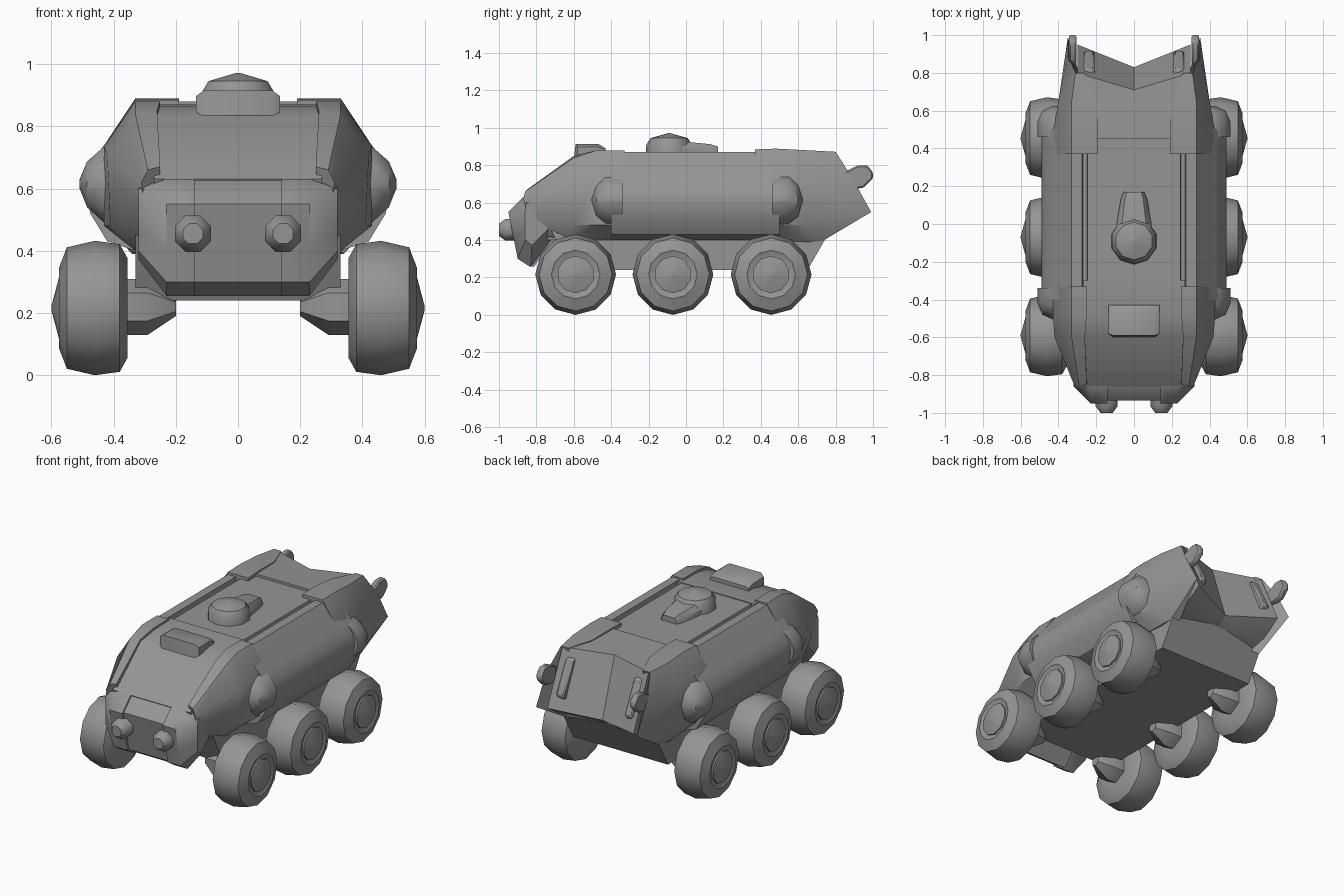
import bpy, bmesh, math

if "Cube" in bpy.data.objects:
    bpy.data.objects.remove(bpy.data.objects["Cube"])

grey = bpy.data.materials.new("hull_grey")
grey.use_nodes = True
grey.diffuse_color = (0.3, 0.3, 0.3, 1)
grey.node_tree.nodes["Principled BSDF"].inputs["Base Color"].default_value = (0.3, 0.3, 0.3, 1)
parts = []


def loft(name, rings, mirror=True, bevel=0):
    """Bridge rings of equal length, cap both ends, optionally mirror in x."""
    bm = bmesh.new()
    loops = [[bm.verts.new(p) for p in ring] for ring in rings]
    n = len(loops[0])
    for a, b in zip(loops, loops[1:]):
        for i in range(n):
            j = (i + 1) % n
            bm.faces.new((a[i], a[j], b[j], b[i]))
    bm.faces.new(loops[0])
    bm.faces.new(loops[-1])
    bmesh.ops.recalc_face_normals(bm, faces=bm.faces)
    mesh = bpy.data.meshes.new(name)
    bm.to_mesh(mesh)
    bm.free()
    mesh.materials.append(grey)
    obj = bpy.data.objects.new(name, mesh)
    bpy.context.collection.objects.link(obj)
    if bevel:
        mod = obj.modifiers.new("soft_edges", 'BEVEL')
        mod.width, mod.segments, mod.limit_method = bevel, 1, 'ANGLE'
    if mirror:
        obj.modifiers.new("other_side", 'MIRROR').use_mirror_merge = False
    parts.append(obj)
    return obj


def prism(name, outline, x0, x1, **kw):
    """Side outline (y, z) extruded across x."""
    return loft(name, [[(x, y, z) for y, z in outline] for x in (x0, x1)], **kw)


def along(name, outline, y0, y1, **kw):
    """Half cross-section (x, z), reflected and extruded along y."""
    full = outline + [(-x, z) for x, z in reversed(outline)]
    return loft(name, [[(x, y, z) for x, z in full] for y in (y0, y1)], mirror=False, **kw)


def turned(name, profile, sides, y, z, **kw):
    """Profile of (x, radius) turned about a sideways axle."""
    angles = [math.tau * i / sides for i in range(sides)]
    return loft(name, [[(x, y + r * math.sin(a), z + r * math.cos(a)) for a in angles]
                       for x, r in profile], **kw)


# Main hull: roof, grooves beside the rails, swollen sides
along("middle_hull", [(.245, .865), (.25, .84), (.27, .84), (.275, .87), (.33, .87), (.43, .74),
                      (.475, .68), (.49, .61), (.475, .52), (.42, .43), (.33, .4)], -.4, .5)
prism("belly", [(-.72, .45), (-.62, .24), (.65, .24), (.77, .45)], -.33, .33, mirror=False)

# Cabin and windscreen
prism("windscreen", [(-.3, .87), (-.48, .865), (-.6, .835), (-.86, .63), (-.78, .4), (-.3, .4)],
      -.27, .27, mirror=False)
cheek = [(.25, .88), (.33, .88), (.43, .735), (.43, .48), (.33, .4), (.25, .4)]
loft("cabin_cheeks", [
    [(x, -.33, z) for x, z in cheek],
    [(x, -.48, z) for x, z in cheek],
    [(.26, -.6, .85), (.33, -.6, .84), (.42, -.6, .7), (.41, -.6, .48), (.33, -.6, .4), (.25, -.6, .4)],
    [(.25, -.85, .67), (.29, -.86, .66), (.31, -.87, .62), (.3, -.84, .52), (.28, -.76, .42),
     (.25, -.76, .42)]])

# Snout with raised corners
snout = [(-.8, .64), (-.87, .63), (-.95, .55), (-.92, .4), (-.9, .3), (-.83, .255), (-.72, .4)]
inner = [(y + .015, z) for y, z in snout]
prism("snout_panel", inner, -.16, .16, mirror=False)
loft("snout_corners", [
    [(.14, y, z) for y, z in snout],
    [(.23, y, z) for y, z in snout],
    [(.32, max(y * .8 - .16, -.86), z * .6 + .22) for y, z in snout]])
turned("headlights", [(0, .045), (.05, .062), (.07, .062), (.12, .045)], 8, 0, 0)
lamp = parts.pop()
bpy.data.objects.remove(lamp)
lamp_ring = [(math.sin(math.tau * (i + .5) / 8), math.cos(math.tau * (i + .5) / 8)) for i in range(8)]
loft("headlights", [[(.145 + r * u, y, .455 + r * v) for u, v in lamp_ring]
                    for y, r in ((-.86, .06), (-.965, .063), (-1, .035))])

# Roof light pod
pod = [(-.6, .83), (-.59, .915), (-.47, .915), (-.43, .89), (-.43, .85)]
loft("light_pod", [[(x, max(y, -.58) if i in (0, 3) else y, .87 + (z - .87) * s) for y, z in pod]
                   for i, (x, s) in enumerate(((-.135, .6), (-.11, 1), (.11, 1), (.135, .6)))],
     mirror=False)

# Rear hull with a creased slanting door
loft("rear_door", [
    [(0, .45, .88), (0, .71, .865), (0, .83, .5), (0, .7, .4), (0, .45, .4)],
    [(.3, .45, .88), (.3, .8, .87), (.3, .95, .54), (.3, .73, .4), (.3, .45, .4)]])
collar = [(.19, .885), (.33, .885), (.43, .735), (.43, .48), (.33, .395), (.19, .395)]
loft("rear_cheeks", [
    [(x, .37, z) for x, z in collar],
    [(x, .48, z + .004) for x, z in collar],
    [(.2, .65, .88), (.33, .65, .88), (.4, .65, .73), (.4, .65, .48), (.34, .65, .39), (.2, .65, .39)],
    [(.26, .8, .872), (.31, .8, .872), (.35, .89, .73), (.35, .99, .55), (.33, .73, .395),
     (.27, .73, .395)]])
prism("rear_tips", [(.84, .76), (.92, .8), (.97, .8), (1, .76), (1, .73), (.95, .68), (.87, .67)],
      .305, .345, bevel=.008)
prism("door_blocks", [(.76, .82), (.82, .82), (.92, .62), (.88, .58), (.8, .6)], .21, .265, bevel=.01)

# Rounded pods on the flanks, flat on the side facing the middle
flank = [(0, .735), (-.09, .735), (-.14, .69), (-.165, .615), (-.14, .53), (-.09, .49), (0, .49)]
for name, start, way in (("front_flank_pods", -.34, 1), ("rear_flank_pods", .46, -1)):
    loft(name, [[(x, start + way * y * s, .615 + (z - .615) * t) for y, z in flank]
                for x, s, t in ((.38, 1, 1.1), (.43, 1, 1), (.485, .85, .6), (.51, .5, .1))])

# Roof dome and its tail
spin = [(math.sin(math.tau * i / 10), math.cos(math.tau * i / 10)) for i in range(10)]
loft("roof_dome", [[(r * u, -.09 + r * v, z) for u, v in spin]
                   for z, r in ((.85, .125), (.91, .122), (.945, .1), (.972, .005))], mirror=False)
loft("dome_tail", [[(-w, y, .85), (-w, y, h - .03), (-w * .7, y, h), (w * .7, y, h),
                    (w, y, h - .03), (w, y, .85)]
                   for y, w, h in ((-.05, .1, .93), (.13, .07, .913), (.17, .055, .9))], mirror=False)

# Wheels, hubs and axle arms
tyre = [(.355, .1), (.355, .16), (.38, .205), (.46, .216), (.55, .195), (.575, .13), (.565, .105)]
for name, y in (("front", -.59), ("middle", -.07), ("rear", .455)):
    turned(name + "_tyres", tyre, 12, y, .216)
    turned(name + "_hubs", [(.5, .1), (.575, .1), (.6, .005)], 10, y, .216)
    turned(name + "_axle_arms", [(.2, .03), (.29, .09), (.37, .09)], 6, y, .22)

# Smooth shading with crisp edges
bpy.ops.object.select_all(action='DESELECT')
for obj in parts:
    obj.select_set(True)
bpy.context.view_layer.objects.active = parts[0]
bpy.ops.object.shade_smooth_by_angle(angle=math.radians(38))
